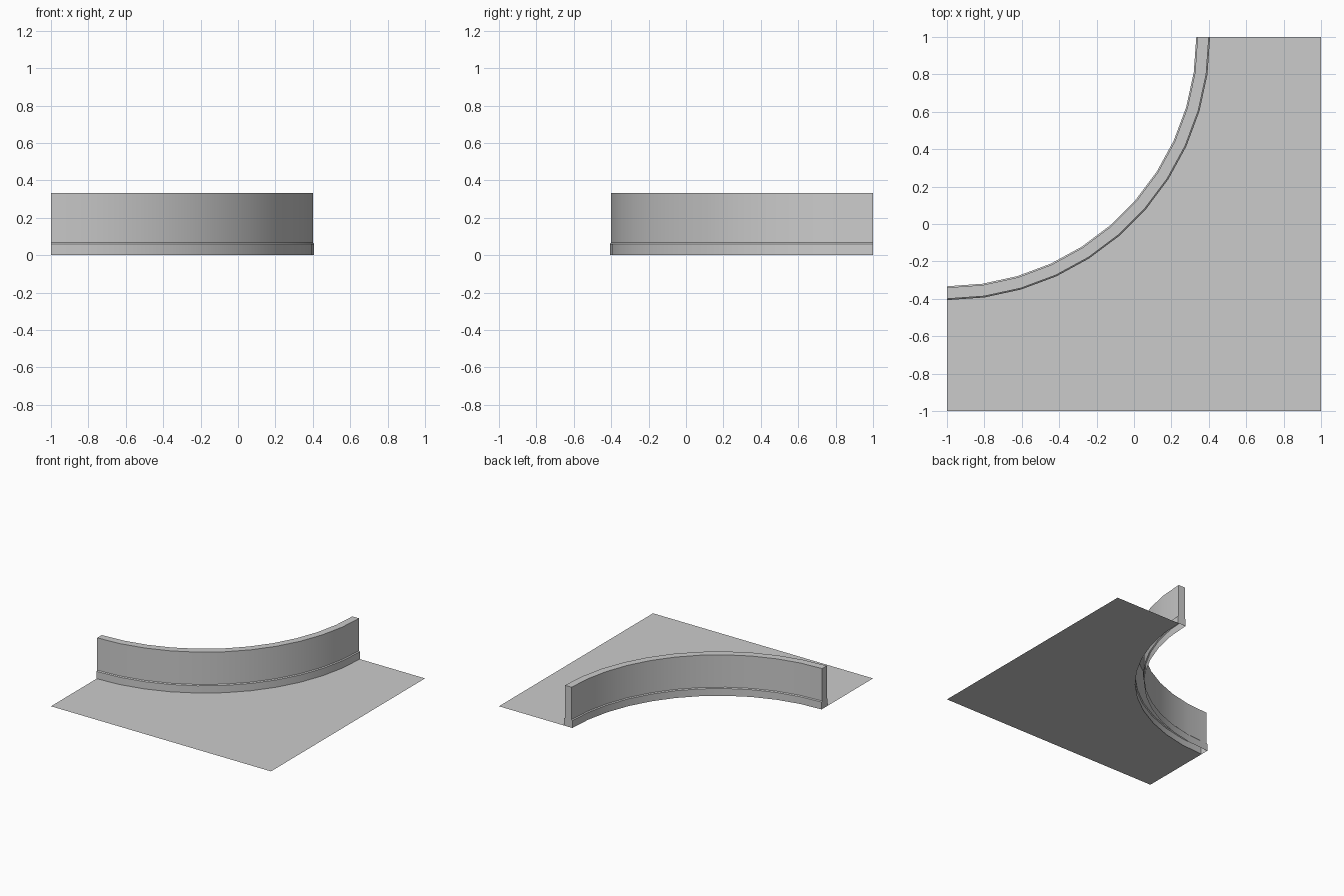
import bpy, bmesh
from math import sin, cos, pi

if "Cube" in bpy.data.objects:
    bpy.data.objects.remove(bpy.data.objects["Cube"])

SEGMENTS = 11
CX, CY = -1.0, 1.0      # centre of the quarter circle


def arc_point(r, i, z):
    a = -pi / 2 + (pi / 2) * i / SEGMENTS
    return (CX + r * cos(a), CY + r * sin(a), z)


def finish(bm, name):
    mesh = bpy.data.meshes.new(name)
    bm.to_mesh(mesh)
    bm.free()
    obj = bpy.data.objects.new(name, mesh)
    bpy.context.collection.objects.link(obj)
    return obj


# Floor: flat square with the quarter circle cut from one corner
bm = bmesh.new()
outline = [arc_point(1.4, i, 0) for i in range(SEGMENTS + 1)]
outline += [(1, 1, 0), (1, -1, 0), (-1, -1, 0)]
floor = bm.faces.new([bm.verts.new(p) for p in outline])
floor.normal_update()
if floor.normal.z < 0:
    floor.normal_flip()
bmesh.ops.triangulate(bm, faces=[floor])
finish(bm, "floor")

# Curved wall with a skirting on both sides: (radius, z) profile, open underneath
profile = [(1.407, 0), (1.407, 0.06), (1.4, 0.067), (1.4, 0.333),
           (1.34, 0.333), (1.34, 0.067), (1.333, 0.06), (1.333, 0)]
bm = bmesh.new()
rings = [[bm.verts.new(arc_point(r, i, z)) for r, z in profile]
         for i in range(SEGMENTS + 1)]
for a, b in zip(rings, rings[1:]):
    for k in range(len(profile) - 1):
        bm.faces.new((a[k], b[k], b[k + 1], a[k + 1]))

# End caps
bm.faces.new(rings[0])
bm.faces.new(rings[-1][::-1])
bm.normal_update()
if max(bm.faces, key=lambda f: f.calc_center_median().z).normal.z < 0:
    bmesh.ops.reverse_faces(bm, faces=bm.faces[:])
wall = finish(bm, "curved_wall")

bpy.context.view_layer.objects.active = wall
wall.select_set(True)
bpy.ops.object.shade_smooth_by_angle(angle=pi / 6)
